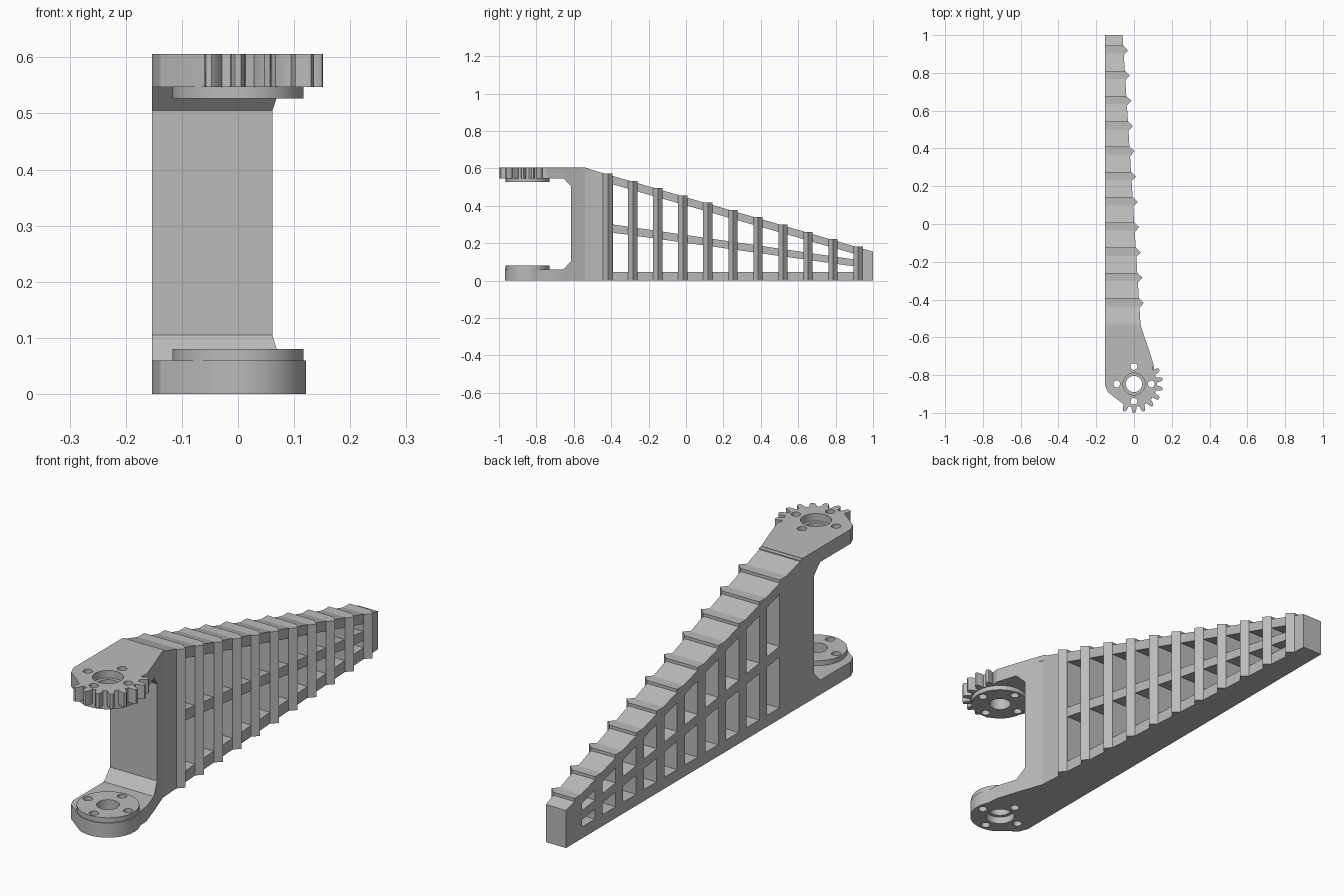
import bpy, bmesh
from math import sin, cos, radians, pi

cube = bpy.data.objects.get("Cube")
if cube:
    bpy.data.objects.remove(cube, do_unlink=True)

grey = bpy.data.materials.new("plain grey")
grey.use_nodes = True
grey.diffuse_color = (0.5, 0.5, 0.5, 1)
grey.node_tree.nodes["Principled BSDF"].inputs["Base Color"].default_value = (0.5, 0.5, 0.5, 1)

BACK_X = -0.153        # flat side of the finger
HUB_Y = -0.847         # pivot centre
HEIGHT = 0.606
KNEE_Y = -0.54         # where the finger starts to taper
RIBS = 11


def edge_x(y):
    """Toothed-side edge of the body at depth y."""
    if y < KNEE_Y:
        return 0.035 + (KNEE_Y - y) * 0.35
    return 0.035 - (y - KNEE_Y) * 0.062


def top_z(y):
    return HEIGHT - max(0, y + 0.55) * 0.291


def prism(name, bottom, top):
    """Solid between two matching outlines."""
    bm = bmesh.new()
    a = [bm.verts.new(p) for p in bottom]
    b = [bm.verts.new(p) for p in top]
    bm.faces.new(a)
    bm.faces.new(b)
    for i in range(len(a)):
        j = (i + 1) % len(a)
        bm.faces.new((a[i], a[j], b[j], b[i]))
    bmesh.ops.recalc_face_normals(bm, faces=bm.faces)
    mesh = bpy.data.meshes.new(name)
    bm.to_mesh(mesh)
    bm.free()
    mesh.materials.append(grey)
    obj = bpy.data.objects.new(name, mesh)
    bpy.context.collection.objects.link(obj)
    return obj


def side_prism(name, outline):
    """Outline in y, z carried across the tapering width."""
    return prism(name, [(BACK_X, y, z) for y, z in outline],
                 [(edge_x(y), y, z) for y, z in outline])


def plan_prism(name, outline, z0, z1):
    return prism(name, [(x, y, z0) for x, y in outline],
                 [(x, y, z1) for x, y in outline])


def polar(radius, degrees):
    a = radians(degrees)
    return (radius * cos(a), HUB_Y + radius * sin(a))


def circle(radius, cx=0, cy=HUB_Y, n=40):
    return [(cx + radius * cos(2 * pi * i / n), cy + radius * sin(2 * pi * i / n))
            for i in range(n)]


def cut(obj, outline, z0, z1):
    cutter = plan_prism("cutter", outline, z0, z1)
    cutter.hide_render = True
    mod = obj.modifiers.new("cut", "BOOLEAN")
    mod.operation = "DIFFERENCE"
    mod.solver = "EXACT"
    mod.object = cutter
    bpy.context.view_layer.objects.active = obj
    bpy.ops.object.modifier_apply(modifier=mod.name)
    bpy.data.objects.remove(cutter, do_unlink=True)


def drill(obj, bore_z0, bore_z1):
    """Pivot hole, four screw holes and an outer counterbore."""
    cut(obj, circle(0.043), -0.1, 0.8)
    for k in range(4):
        x, y = polar(0.092, 90 * k)
        cut(obj, circle(0.018, x, y, 20), -0.1, 0.8)
    cut(obj, circle(0.058), bore_z0, bore_z1)


def smooth(obj):
    bpy.ops.object.select_all(action="DESELECT")
    obj.select_set(True)
    bpy.context.view_layer.objects.active = obj
    bpy.ops.object.shade_smooth_by_angle(angle=radians(25))


# Column with chamfers running into both arms
side_prism("column_front", [(-0.655, 0), (KNEE_Y, 0), (KNEE_Y, HEIGHT), (-0.655, HEIGHT),
                            (-0.655, 0.547), (-0.615, 0.505), (-0.615, 0.105), (-0.655, 0.06)])
side_prism("column_back", [(KNEE_Y, 0), (-0.39, 0), (-0.39, top_z(-0.39)), (KNEE_Y, top_z(KNEE_Y))])

# Long beams of the finger and its solid tip
side_prism("bottom_beam", [(-0.4, 0), (1, 0), (1, 0.047), (-0.4, 0.047)])
side_prism("middle_beam", [(-0.4, 0.258), (0.91, 0.075), (0.91, 0.112), (-0.4, 0.302)])
side_prism("top_beam", [(-0.4, top_z(-0.4) - 0.045), (1, top_z(1) - 0.04),
                        (1, top_z(1)), (-0.4, top_z(-0.4))])
side_prism("tip_block", [(0.91, 0), (1, 0), (1, top_z(1)), (0.91, top_z(0.91))])

# Upright ribs, each with a pointed grip edge
for i in range(RIBS):
    y = -0.418 + i * 0.1338
    lo, hi = y - 0.025, y + 0.025
    plan_prism("rib_%d" % (i + 1),
               [(BACK_X, lo), (edge_x(lo), lo), (edge_x(y) + 0.025, y),
                (edge_x(hi), hi), (BACK_X, hi)], 0, top_z(y - 0.018))
side_prism("top_ridge", [(-0.56, 0.58), (-0.525, 0.58), (-0.525, 0.603), (-0.56, HEIGHT)])

# Outline shared by the two arms, from the column round the flat side
arm_start = [(edge_x(-0.655), -0.655), (BACK_X, -0.655), (BACK_X, -0.855), (-0.138, -0.89)]

# Lower arm with round end
round_end = [polar(0.121, a) for a in range(-116, 31, 6)]
lower = plan_prism("lower_arm", arm_start + round_end + [(0.104, -0.745)], 0, 0.06)
drill(lower, -0.1, 0.03)

# Upper arm with gear teeth round its end
teeth = [polar(0.121, -117)]
for a in range(-110, 31, 20):
    teeth += [polar(0.121, a - 6.5), polar(0.143, a - 4.5), polar(0.153, a - 2),
              polar(0.153, a + 2), polar(0.143, a + 4.5), polar(0.121, a + 6.5)]
upper = plan_prism("upper_arm", arm_start + teeth + [(0.104, -0.745)], 0.547, HEIGHT)
drill(upper, 0.575, 0.8)

# Raised bosses facing each other
lower_boss = plan_prism("lower_boss", circle(0.117, n=64), 0.06, 0.08)
upper_boss = plan_prism("upper_boss", circle(0.117, n=64), 0.527, 0.547)
for boss in (lower_boss, upper_boss):
    drill(boss, -0.3, -0.2)

for part in (lower, upper, lower_boss, upper_boss):
    smooth(part)
